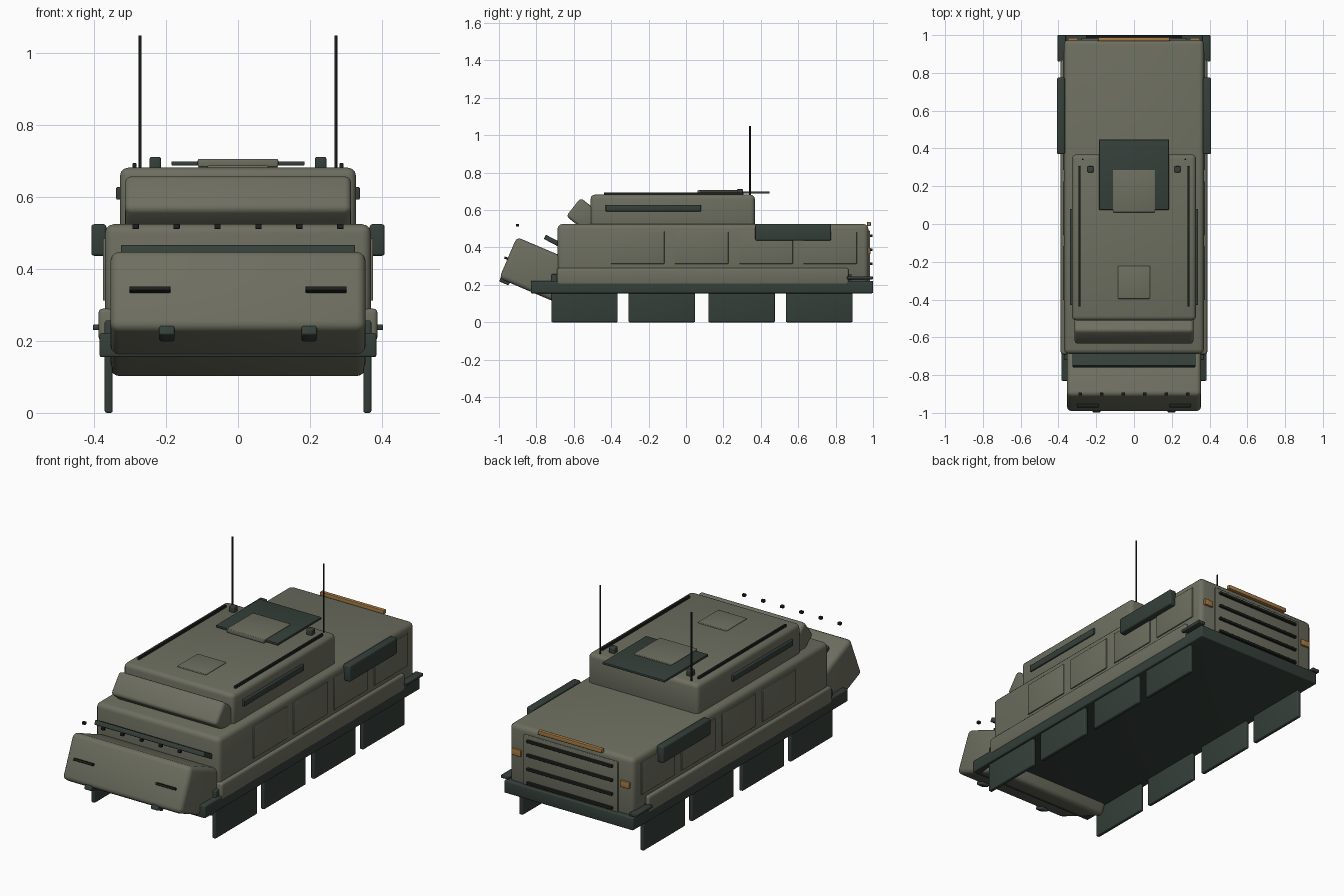
import bpy, math

if "Cube" in bpy.data.objects:
    bpy.data.objects.remove(bpy.data.objects["Cube"])


def material(name, rgb):
    m = bpy.data.materials.new(name)
    m.diffuse_color = (*rgb, 1)
    m.use_nodes = True
    m.node_tree.nodes["Principled BSDF"].inputs["Base Color"].default_value = m.diffuse_color
    return m


OLIVE = material("olive_grey", (0.155, 0.158, 0.117))
GREEN = material("dark_green", (0.035, 0.050, 0.042))
BLACK = material("black", (0.012, 0.014, 0.012))
AMBER = material("amber", (0.38, 0.20, 0.06))


def finish(ob, name, mat, bevel, segs):
    ob.name = name
    ob.data.materials.append(mat)
    if bevel:
        b = ob.modifiers.new("bevel", 'BEVEL')
        b.width, b.segments = bevel, segs
        bpy.ops.object.modifier_apply(modifier=b.name)
    bpy.ops.object.shade_smooth_by_angle(angle=math.radians(35))
    return ob


def box(name, x, y, z, mat, bevel=0.0, segs=3):
    """Box from (min, max) ranges on each axis."""
    r = (x, y, z)
    bpy.ops.mesh.primitive_cube_add(size=1, location=[(a + b) / 2 for a, b in r])
    ob = bpy.context.object
    ob.scale = [b - a for a, b in r]
    bpy.ops.object.transform_apply(location=False, rotation=False, scale=True)
    return finish(ob, name, mat, bevel, segs)


def tilted(name, centre, size, deg, mat, bevel=0.0):
    """Box of a given size pitched about the x axis."""
    h = [s / 2 for s in size]
    ob = box(name, *[(c - k, c + k) for c, k in zip(centre, h)], mat, bevel)
    ob.rotation_euler.x = math.radians(deg)
    return ob


def pair(name, x, y, z, mat, bevel=0.0):
    """Box on the right side and its mirror on the left."""
    box(name + "_right", x, y, z, mat, bevel)
    box(name + "_left", (-x[1], -x[0]), y, z, mat, bevel)


# Chassis, hull and side sponsons
box("chassis", (-.385, .385), (-.83, 1.0), (.155, .222), GREEN, .006)
box("hull", (-.37, .37), (-.687, .975), (.2, .525), OLIVE, .025)
pair("sponson", (.30, .388), (-.69, .87), (.2, .29), OLIVE, .012)

# Pitched nose
tilted("nose", (0, -.786, .275), (.71, .36, .24), -23, OLIVE, .025)
tilted("windscreen_visor", (0, -.715, .436), (.652, .09, .025), -28, GREEN, .004)
for s in (-1, 1):
    tilted("headlight_slit", (s * .245, -.957, .341), (.114, .03, .012), -23, BLACK, .002)
    tilted("tow_hook", (s * .198, -.967, .224), (.043, .055, .035), -23, GREEN, .006)
for i in range(6):
    x = -.285 + i * .114
    box("nose_bolt", (x - .009, x + .009), (-.909, -.893), (.512, .526), BLACK, .002)

# Hanging skirt panels along both sides
for y0 in (-.72, -.307, .12, .535):
    pair("skirt_panel", (.349, .371), (y0, y0 + .355), (0, .257), GREEN, .006)

# Raised side panels
for y0 in (-.402, -.06, .285, .627):
    pair("side_panel", (.36, .376), (y0, y0 + .286), (.312, .486), OLIVE, .003)

# Stowage boxes and rear fender flaps
pair("stowage_box", (.366, .408), (.37, .775), (.437, .525), GREEN, .008)
pair("rear_fender", (.36, .404), (.86, 1.0), (.23, .246), GREEN, .004)

# Raised cabin with pitched front
box("cabin", (-.328, .328), (-.51, .368), (.5, .682), OLIVE, .022)
tilted("cabin_brow", (0, -.547, .573), (.63, .14, .125), -38, OLIVE, .018)
pair("cabin_slot", (.32, .339), (-.43, .08), (.593, .628), GREEN, .004)

# Roof fittings
box("roof_plate", (-.185, .185), (.075, .447), (.688, .7), GREEN, .003)
box("roof_plate_mount", (-.11, .11), (.09, .3), (.675, .69), OLIVE)
box("rear_hatch", (-.112, .112), (.062, .287), (.684, .706), OLIVE, .004)
box("front_hatch", (-.085, .085), (-.396, -.222), (.67, .688), OLIVE, .004)
pair("roof_rail", (.282, .294), (-.438, .307), (.676, .695), BLACK, .003)
pair("periscope", (.214, .246), (.272, .306), (.67, .712), GREEN, .006)
for s in (-1, 1):
    bpy.ops.mesh.primitive_cylinder_add(vertices=12, radius=.0042, depth=.38,
                                        location=(s * .272, .342, .86))
    finish(bpy.context.object, "antenna", BLACK, 0, 1)

# Rear door, grille bars and lights
box("rear_door", (-.28, .28), (.96, .984), (.21, .49), OLIVE, .004)
for i in range(4):
    z = .463 - i * .075
    box("grille_bar", (-.255, .255), (.98, .997), (z - .007, z + .007), BLACK, .003)
pair("tail_light", (.296, .35), (.97, .986), (.364, .398), AMBER, .003)
box("rear_light_bar", (-.19, .19), (.968, .988), (.515, .537), AMBER, .003)
